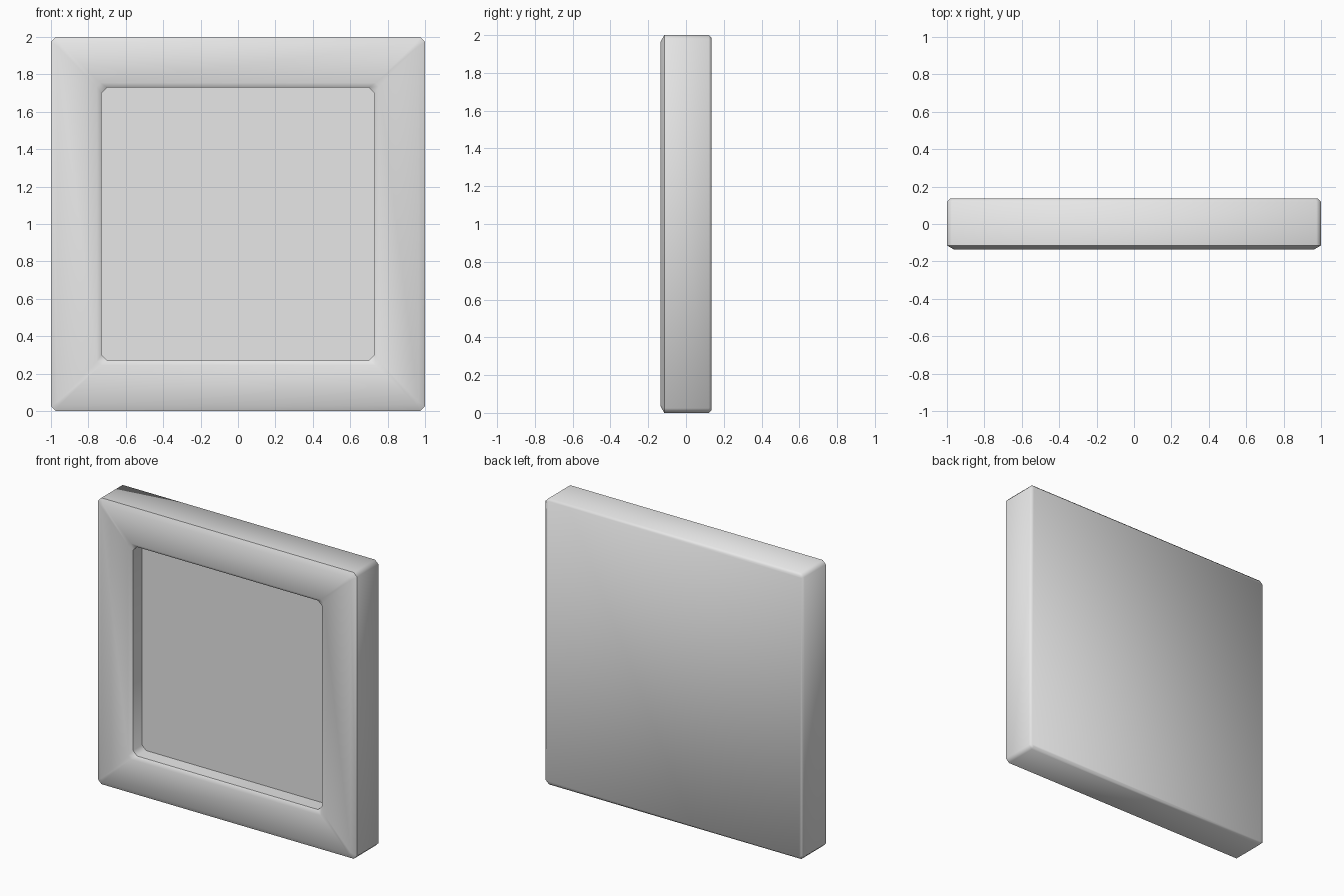
import bpy, bmesh, math

cube = bpy.data.objects.get("Cube")
if cube:
    bpy.data.objects.remove(cube, do_unlink=True)

# Plain light grey for the whole panel
grey = bpy.data.materials.new("light_grey")
grey.use_nodes = True
grey.diffuse_color = (0.8, 0.8, 0.8, 1)
grey.node_tree.nodes["Principled BSDF"].inputs["Base Color"].default_value = (0.8, 0.8, 0.8, 1)


def square_ring(bm, half, y, cut):
    """Square outline with clipped corners, standing upright at depth y."""
    a = half - cut
    points = [(a, -half), (half, -a), (half, a), (a, half),
              (-a, half), (-half, a), (-half, -a), (-a, -half)]
    return [bm.verts.new((x, y, 1 + z)) for x, z in points]


# Profile from the back edge, round the frame, down into the recess:
# half width, depth, corner cut
profile = [
    (0.985, 0.135, 0.015),
    (1.0, 0.12, 0.025),
    (1.0, -0.115, 0.025),
    (0.965, -0.135, 0.015),
    (0.755, -0.135, 0.02),
    (0.73, -0.115, 0.03),
    (0.73, -0.015, 0.03),
]

bm = bmesh.new()
rings = [square_ring(bm, *step) for step in profile]
for lower, upper in zip(rings, rings[1:]):
    for i in range(len(lower)):
        j = (i + 1) % len(lower)
        bm.faces.new((lower[i], lower[j], upper[j], upper[i]))

# Flat back and recess floor
bm.faces.new(rings[0])
bm.faces.new(rings[-1])
bmesh.ops.recalc_face_normals(bm, faces=bm.faces)

mesh = bpy.data.meshes.new("framed_panel")
bm.to_mesh(mesh)
bm.free()
mesh.materials.append(grey)
panel = bpy.data.objects.new("framed_panel", mesh)
bpy.context.collection.objects.link(panel)

# Soft frame edges, crisp recess and outer rim
bpy.ops.object.select_all(action='DESELECT')
panel.select_set(True)
bpy.context.view_layer.objects.active = panel
bpy.ops.object.shade_smooth_by_angle(angle=math.radians(48))
